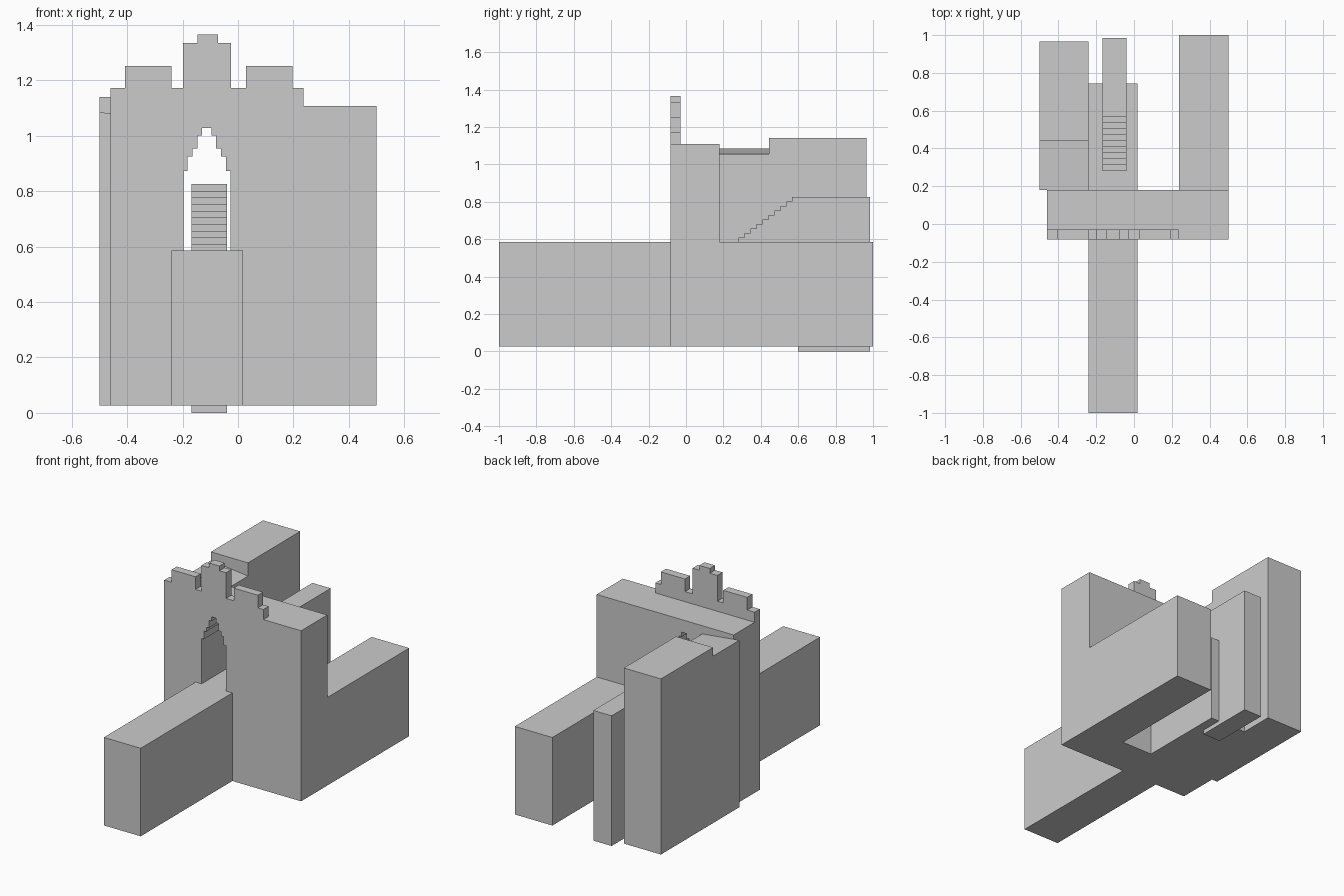
import bpy
import bmesh
from mathutils import Vector

if "Cube" in bpy.data.objects:
    bpy.data.objects.remove(bpy.data.objects["Cube"])


def prism(name, outline, axis, start, end):
    """Extrude a 2D outline along x (points are y,z) or y (points are x,z)."""
    bm = bmesh.new()
    verts = [bm.verts.new((start, a, b) if axis == 'x' else (a, start, b))
             for a, b in outline]
    face = bm.faces.new(verts)
    res = bmesh.ops.extrude_face_region(bm, geom=[face])
    step = Vector((end - start, 0, 0) if axis == 'x' else (0, end - start, 0))
    moved = [g for g in res['geom'] if isinstance(g, bmesh.types.BMVert)]
    bmesh.ops.translate(bm, verts=moved, vec=step)
    bmesh.ops.recalc_face_normals(bm, faces=bm.faces)
    mesh = bpy.data.meshes.new(name)
    bm.to_mesh(mesh)
    bm.free()
    obj = bpy.data.objects.new(name, mesh)
    bpy.context.collection.objects.link(obj)
    return obj


def box(name, x, y, z):
    return prism(name, [(x[0], z[0]), (x[1], z[0]), (x[1], z[1]), (x[0], z[1])],
                 'y', y[0], y[1])


BASE, DECK, ROOF = 0.027, 0.585, 1.108
FRONT, BACK = -0.082, 0.18

# Walkways in front of and behind the gate
box("front_causeway", (-0.24, 0.018), (-1.0, FRONT), (BASE, DECK))
box("rear_platform", (-0.24, 0.018), (BACK, 0.745), (BASE, DECK))

# Gate wall with a stepped pointed doorway cut right through
wall = box("gate_wall", (-0.46, 0.5), (FRONT, BACK), (BASE, ROOF))
door_x = -0.1125
tiers = [(0.085, DECK, 0.872), (0.069, 0.872, 0.925), (0.052, 0.925, 0.953),
         (0.034, 0.953, 1.0), (0.017, 1.0, 1.028)]
right = [(door_x + w, z) for w, lo, hi in tiers for z in (lo, hi)]
left = [(2 * door_x - x, z) for x, z in reversed(right)]
cutter = prism("doorway_cutter", right + left, 'y', FRONT - 0.1, BACK + 0.1)
cutter.hide_render = True
cutter.hide_set(True)
cut = wall.modifiers.new("doorway", 'BOOLEAN')
cut.operation = 'DIFFERENCE'
cut.solver = 'EXACT'
cut.object = cutter

# Crenellated parapet along the front edge of the wall
heights = [(-0.46, 1.172), (-0.408, 1.252), (-0.24, 1.172), (-0.199, 1.335),
           (-0.146, 1.365), (-0.073, 1.335), (-0.026, 1.172), (0.028, 1.252),
           (0.197, 1.172)]
end_x = 0.236
outline = [(end_x, ROOF), (-0.46, ROOF)]
for i, (x, z) in enumerate(heights):
    nxt = heights[i + 1][0] if i + 1 < len(heights) else end_x
    outline += [(x, z), (nxt, z)]
prism("parapet", outline, 'y', FRONT, -0.03)

# Right wing, and tall left wing with a sloping lower roof at its front
box("right_wing", (0.237, 0.5), (BACK, 1.0), (BASE, DECK))
box("left_wing_tall", (-0.5, -0.24), (0.443, 0.965), (BASE, 1.14))
prism("left_wing_low", [(-0.5, BASE), (-0.24, BASE), (-0.24, 1.056), (-0.5, 1.085)],
      'y', BACK, 0.443)

# Staircase rising on the platform to a landing on a pier
steps, first_y, tread = 10, 0.28, 0.032
rise = (0.825 - DECK) / steps
profile = []
for i in range(steps):
    y = first_y + i * tread
    profile += [(y, DECK + i * rise), (y, DECK + (i + 1) * rise)]
profile += [(0.985, 0.825), (0.985, 0.0), (0.6, 0.0), (0.6, DECK)]
prism("staircase", profile, 'x', -0.168, -0.04)
